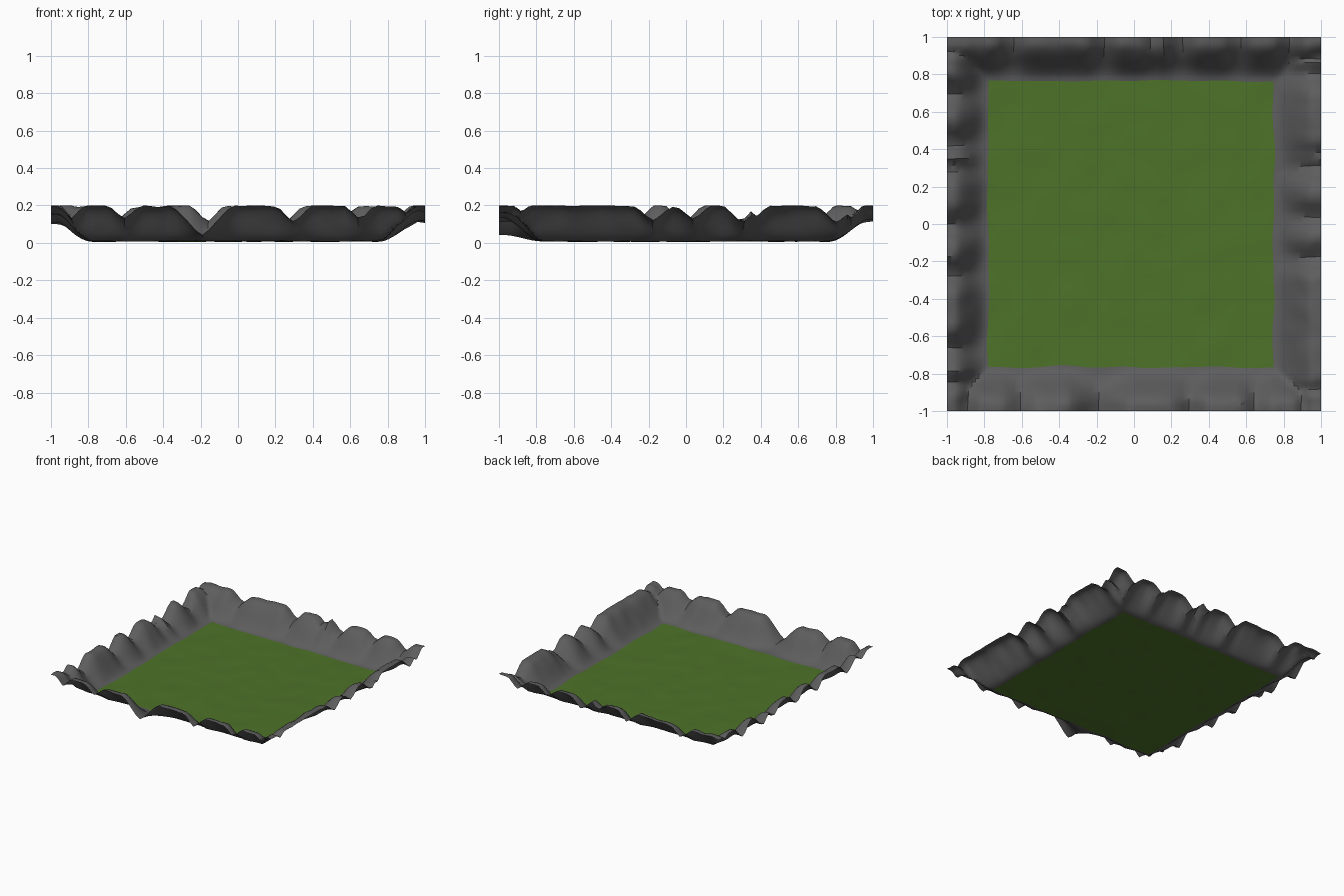
import bpy, bmesh, math
from mathutils import noise, Vector

if "Cube" in bpy.data.objects:
    bpy.data.objects.remove(bpy.data.objects["Cube"])

# Each wall: distance of its foot, then cracks between boulders as position: height
FOOT = {"left": .78, "right": .745, "front": .765, "back": .765}
CRACKS = {
    "front": {-.9: .13, -.61: .125, -.19: .045, .3: .12, .65: .13, .91: .16},
    "back": {-.65: .12, -.16: .12, .1: .15, .25: .11, .56: .13, .83: .12},
    "left": {-.85: .15, -.67: .1, -.27: .11, -.01: .11, .29: .12, .43: .1, .69: .11, .92: .17},
    "right": {-.88: .17, -.18: .115, .04: .12, .3: .11, .38: .15, .8: .11, .89: .14},
}
TOP = .2
N_IN, N_OUT = 44, 12


def crest(side, s):
    # Flat boulder tops with a V notch at each crack, wider when deeper
    h = TOP
    for pos, low in CRACKS[side].items():
        depth = TOP - low
        t = min(1, abs(s - pos) / (depth + .015))
        t = .5 * t + .5 * t * t * (3 - 2 * t)
        h = min(h, low + depth * t)
    return h


def wall(side, d, s):
    # S-shaped slope from the lawn up to the crest
    t = max(0, min(1, (d - FOOT[side]) / (.97 - FOOT[side])))
    h = crest(side, s)
    t = t ** (1 + 1.2 * (TOP - h))
    return (h - .01) * t * t * (3 - 2 * t)


def height(x, y):
    rise = max(wall("left", -x, y), wall("right", x, y),
               wall("front", -y, x), wall("back", y, x))
    rough = noise.noise(Vector((x, y, 0)) * 6) * .004
    lumps = noise.noise(Vector((x, y, .3)) * 12) * .012 * min(1, rise / .1)
    return max(0, min(TOP, .008 + rough + rise + lumps))


def lines(lo, hi):
    # Grid lines, dense on the walls
    a = [-1 + (1 - lo) * i / N_OUT for i in range(N_OUT)]
    b = [-lo + (lo + hi) * i / N_IN for i in range(N_IN)]
    return a + b + [hi + (1 - hi) * i / N_OUT for i in range(N_OUT + 1)]


def point(x, y):
    # Wavering foot line, straight outer edge
    fade = .018 * min(1, (1 - max(abs(x), abs(y))) * 5)
    px = x + noise.noise(Vector((x, y, 2)) * 4) * fade
    py = y + noise.noise(Vector((x, y, 5)) * 4) * fade
    return px, py, height(px, py)


def ground(name, color, keep):
    xs = lines(FOOT["left"], FOOT["right"])
    ys = lines(FOOT["front"], FOOT["back"])
    bm = bmesh.new()
    grid = [[bm.verts.new(point(x, y)) for y in ys] for x in xs]
    for i in range(len(xs) - 1):
        for j in range(len(ys) - 1):
            inside = all(N_OUT <= k < N_OUT + N_IN for k in (i, j))
            if inside == keep:
                bm.faces.new((grid[i][j], grid[i + 1][j], grid[i + 1][j + 1], grid[i][j + 1]))
    bmesh.ops.delete(bm, geom=[v for v in bm.verts if not v.link_faces], context='VERTS')
    mesh = bpy.data.meshes.new(name)
    bm.to_mesh(mesh)
    bm.free()
    mat = bpy.data.materials.new(name)
    mat.diffuse_color = color
    mat.use_nodes = True
    mat.node_tree.nodes["Principled BSDF"].inputs["Base Color"].default_value = mat.diffuse_color
    mesh.materials.append(mat)
    obj = bpy.data.objects.new(name, mesh)
    bpy.context.collection.objects.link(obj)
    bpy.context.view_layer.objects.active = obj
    obj.select_set(True)
    bpy.ops.object.shade_smooth_by_angle(angle=math.radians(40))
    obj.select_set(False)


# Grassy floor and the open rock rim around it
ground("lawn", (.075, .17, .022, 1), True)
ground("rock_rim", (.11, .11, .11, 1), False)
